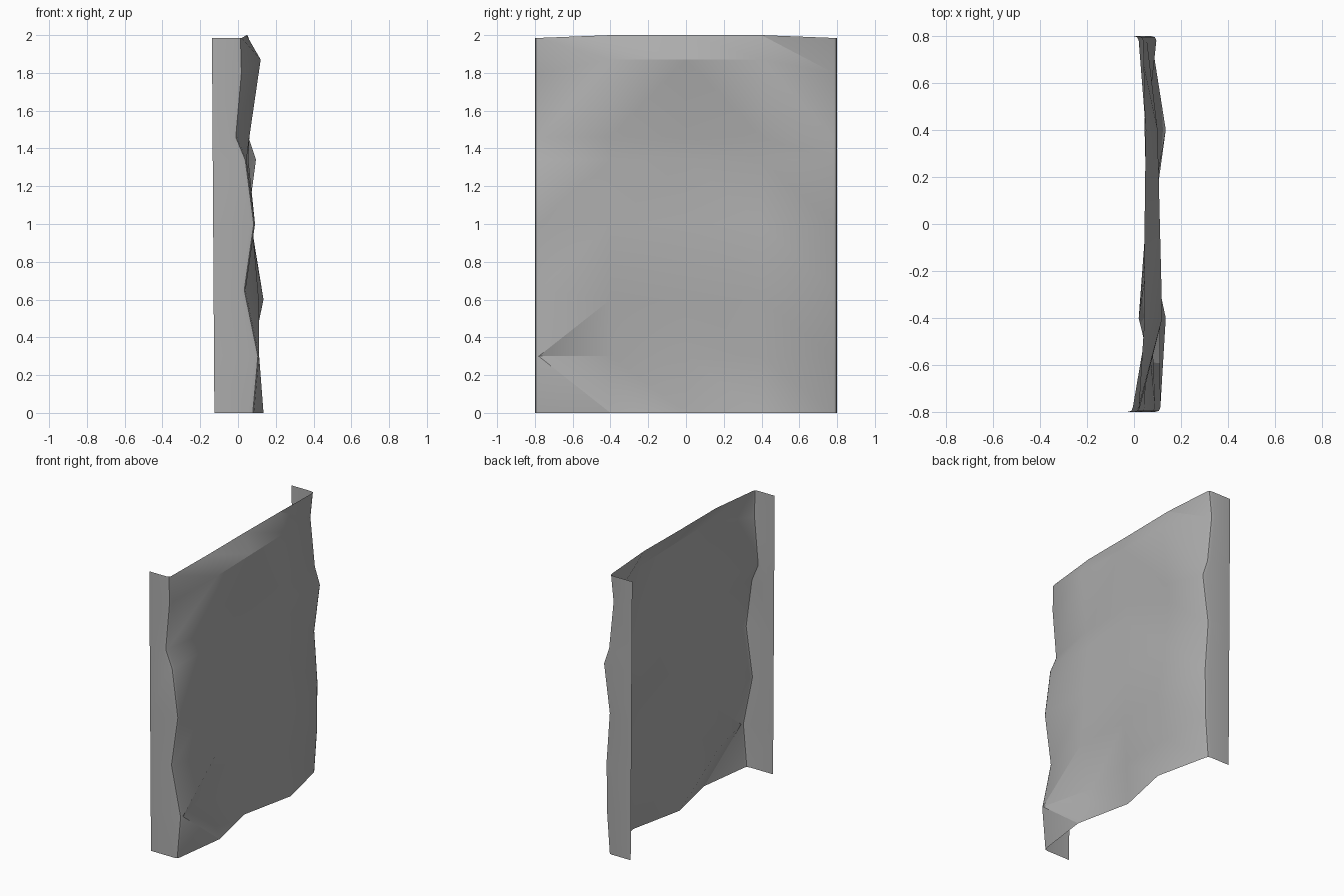
import bpy
import math

cube = bpy.data.objects.get("Cube")
if cube:
    bpy.data.objects.remove(cube, do_unlink=True)

# Single plain grey for the whole dented panel
grey = bpy.data.materials.new("plain grey")
grey.use_nodes = True
colour = (0.42, 0.42, 0.42, 1)
grey.diffuse_color = colour
grey.node_tree.nodes["Principled BSDF"].inputs["Base Color"].default_value = colour

# Dent depth (x) up each vertical line of the sheet, by height
edge_heights = [0, 0.3, 0.65, 1.0, 1.34, 1.46, 1.8, 1.985]
inner_heights = [0, 0.3, 0.6, 1.0, 1.34, 1.46, 1.87, 2.0]
dents = {
    -0.78: [0.085, 0.112, 0.04, 0.09, 0.045, -0.005, 0.025, 0.02],
    -0.4: [0.135, 0.02, 0.11, 0.075, 0.055, 0.06, 0.12, 0.045],
    0: [0.05, 0.063, 0.08, 0.065, 0.055, 0.06, 0.11, 0.045],
    0.4: [0.135, 0.07, 0.135, 0.07, 0.045, 0.055, 0.10, 0.05],
    0.78: [0.05, 0.072, 0.075, 0.05, 0.095, 0.055, 0.02, 0.04],
}


def flange(side):
    """Rounded fold and straight return along one long edge, outermost first."""
    edge = dents[0.78 * side]
    outer = [(-0.125 - 0.0065 * z, 0.8 * side, z) for z in edge_heights]
    fold = [[(x - drop, y * side, z) for x, z in zip(edge, edge_heights)]
            for drop, y in ((0.028, 0.8), (0.007, 0.795))]
    return [outer] + fold


# Columns run from the front flange across the sheet to the back flange
columns = flange(-1)
for y, depths in dents.items():
    levels = inner_heights if abs(y) < 0.5 else edge_heights
    columns.append([(x, y, z) for x, z in zip(depths, levels)])
columns += reversed(flange(1))

# Creases run upward across the front half and downward elsewhere
rows = len(edge_heights)
verts = [point for column in columns for point in column]
faces = []
for i in range(len(columns) - 1):
    for j in range(rows - 1):
        a, b = i * rows + j, (i + 1) * rows + j
        if verts[a][1] < 0 and 0 < j < rows - 2:
            faces += [(a, b, b + 1), (a, b + 1, a + 1)]
        else:
            faces += [(a, b, a + 1), (b, b + 1, a + 1)]

mesh = bpy.data.meshes.new("dented_panel")
mesh.from_pydata(verts, [], faces)
mesh.materials.append(grey)
mesh.update()
panel = bpy.data.objects.new("dented_panel", mesh)
bpy.context.collection.objects.link(panel)

# Soft shading across the dents, crisp along the folds
bpy.ops.object.select_all(action="DESELECT")
panel.select_set(True)
bpy.context.view_layer.objects.active = panel
bpy.ops.object.shade_smooth_by_angle(angle=math.radians(30))
